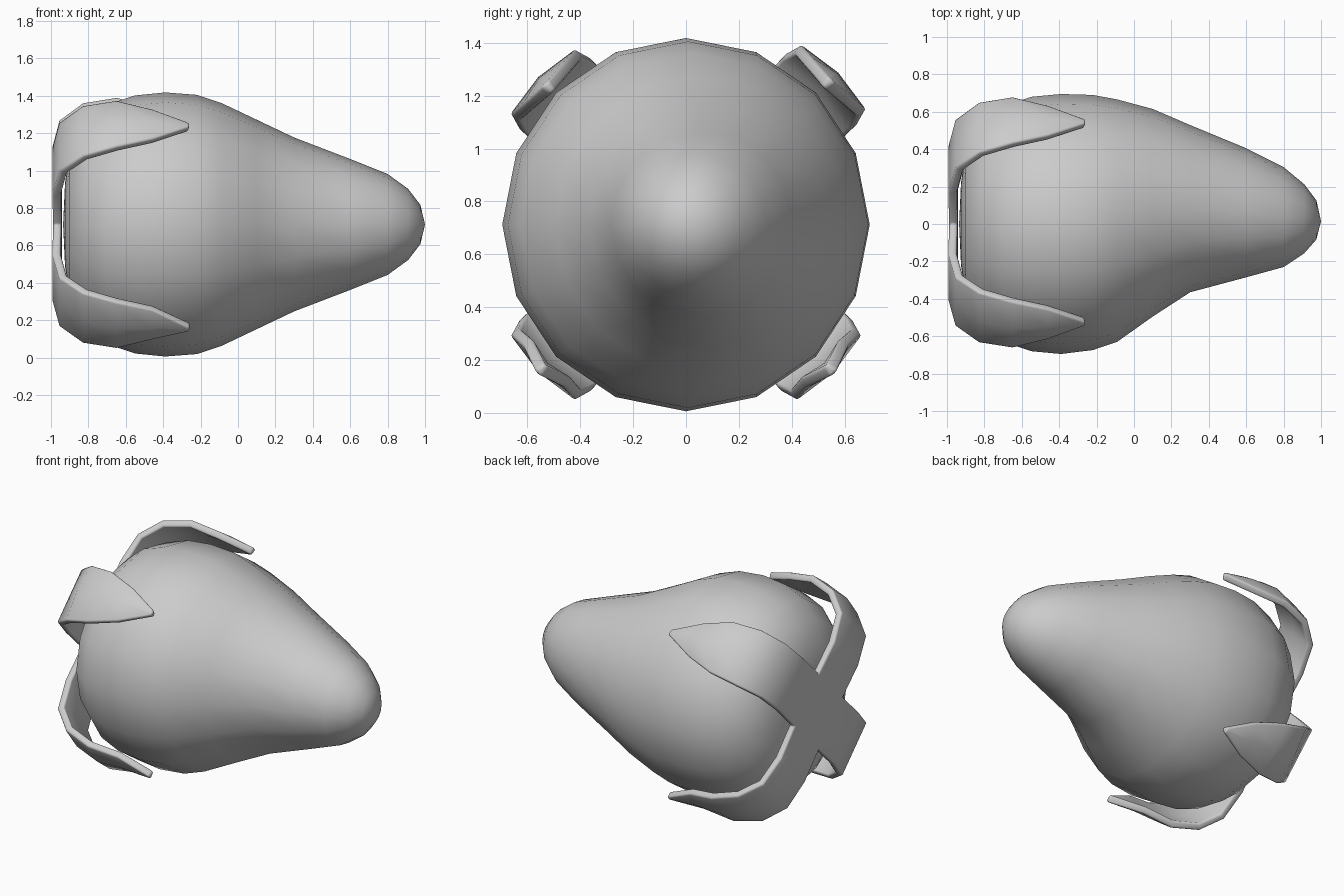
import bpy, bmesh, math
from mathutils import Vector

if "Cube" in bpy.data.objects:
    bpy.data.objects.remove(bpy.data.objects["Cube"])

CZ = 0.712  # height of the fruit axis
SIDES = 16


def add_object(name, bm):
    mesh = bpy.data.meshes.new(name)
    bm.to_mesh(mesh)
    bm.free()
    ob = bpy.data.objects.new(name, mesh)
    bpy.context.collection.objects.link(ob)
    return ob


def smooth(ob, degrees):
    bpy.ops.object.select_all(action='DESELECT')
    ob.select_set(True)
    bpy.context.view_layer.objects.active = ob
    bpy.ops.object.shade_smooth_by_angle(angle=math.radians(degrees))


# Fruit body: rings along x (x, y centre, y radius, z radius), tip bends to +y
rings = [(-0.925, 0, .22, .22), (-0.90, 0, .40, .40), (-0.82, 0, .54, .54),
         (-0.70, 0, .63, .64), (-0.55, 0, .68, .69), (-0.39, 0, .695, .706),
         (-0.22, .008, .682, .693), (-0.09, .018, .648, .65), (0.1, .06, .555, .56),
         (0.3, .082, .447, .465), (0.6, .06, .345, .35), (0.8, .037, .267, .27),
         (0.91, .028, .185, .19), (0.975, .022, .105, .105)]
bm = bmesh.new()
loops = []
for x, cy, ry, rz in rings:
    loops.append([bm.verts.new((x, cy + ry * math.cos(a), CZ + rz * math.sin(a)))
                  for a in (2 * math.pi * i / SIDES for i in range(SIDES))])
for a, b in zip(loops, loops[1:]):
    for i in range(SIDES):
        j = (i + 1) % SIDES
        bm.faces.new((a[i], a[j], b[j], b[i]))
for x, cy, loop in ((-0.935, 0, loops[0]), (1.0, .015, loops[-1])):
    pole = bm.verts.new((x, cy, CZ))
    for i in range(SIDES):
        bm.faces.new((loop[i], loop[(i + 1) % SIDES], pole))
bmesh.ops.recalc_face_normals(bm, faces=bm.faces)
smooth(add_object("fruit_body", bm), 80)

# Calyx: flat cross on the blunt end, four leaves curling forward
# stations along a leaf: (radius, x, half width)
leaf = [(.18, -.988, .18), (.40, -.993, .18), (.59, -.955, .185), (.735, -.83, .19),
        (.79, -.65, .175), (.785, -.46, .115), (.765, -.26, .018)]
bm = bmesh.new()
centre = bm.verts.new((-.985, 0, CZ))
for angle, grow, tip in ((45, 1.03, -.01), (135, 1.0, -.01), (225, 1.0, .03), (315, 1.0, .03)):
    a = math.radians(angle)
    out = Vector((0, math.cos(a), math.sin(a)))
    side = Vector((0, -math.sin(a), math.cos(a)))
    rows = []
    for k, (r, x, w) in enumerate(leaf):
        rad = r if k == 0 else r * grow + (tip if k == len(leaf) - 1 else 0)
        cup = .025 if 2 < k < 6 else 0
        rows.append([bm.verts.new(Vector((x, 0, CZ)) + out * (rad - cup * abs(s)) + side * w * s)
                     for s in (-1, 0, 1)])
    for p, q in zip(rows, rows[1:]):
        for i in range(2):
            bm.faces.new((p[i], p[i + 1], q[i + 1], q[i]))
    for i in range(2):
        bm.faces.new((centre, rows[0][i + 1], rows[0][i]))
bmesh.ops.remove_doubles(bm, verts=bm.verts, dist=.002)
bmesh.ops.recalc_face_normals(bm, faces=bm.faces)
bm.normal_update()
if centre.link_faces[0].normal.x > 0:
    bmesh.ops.reverse_faces(bm, faces=bm.faces)
calyx = add_object("calyx_leaves", bm)
solid = calyx.modifiers.new("thickness", 'SOLIDIFY')
solid.thickness = .045
solid.offset = -1
bevel = calyx.modifiers.new("soft_edges", 'BEVEL')
bevel.width = .012
bevel.segments = 2
bevel.limit_method = 'ANGLE'
bevel.angle_limit = math.radians(60)
smooth(calyx, 50)
